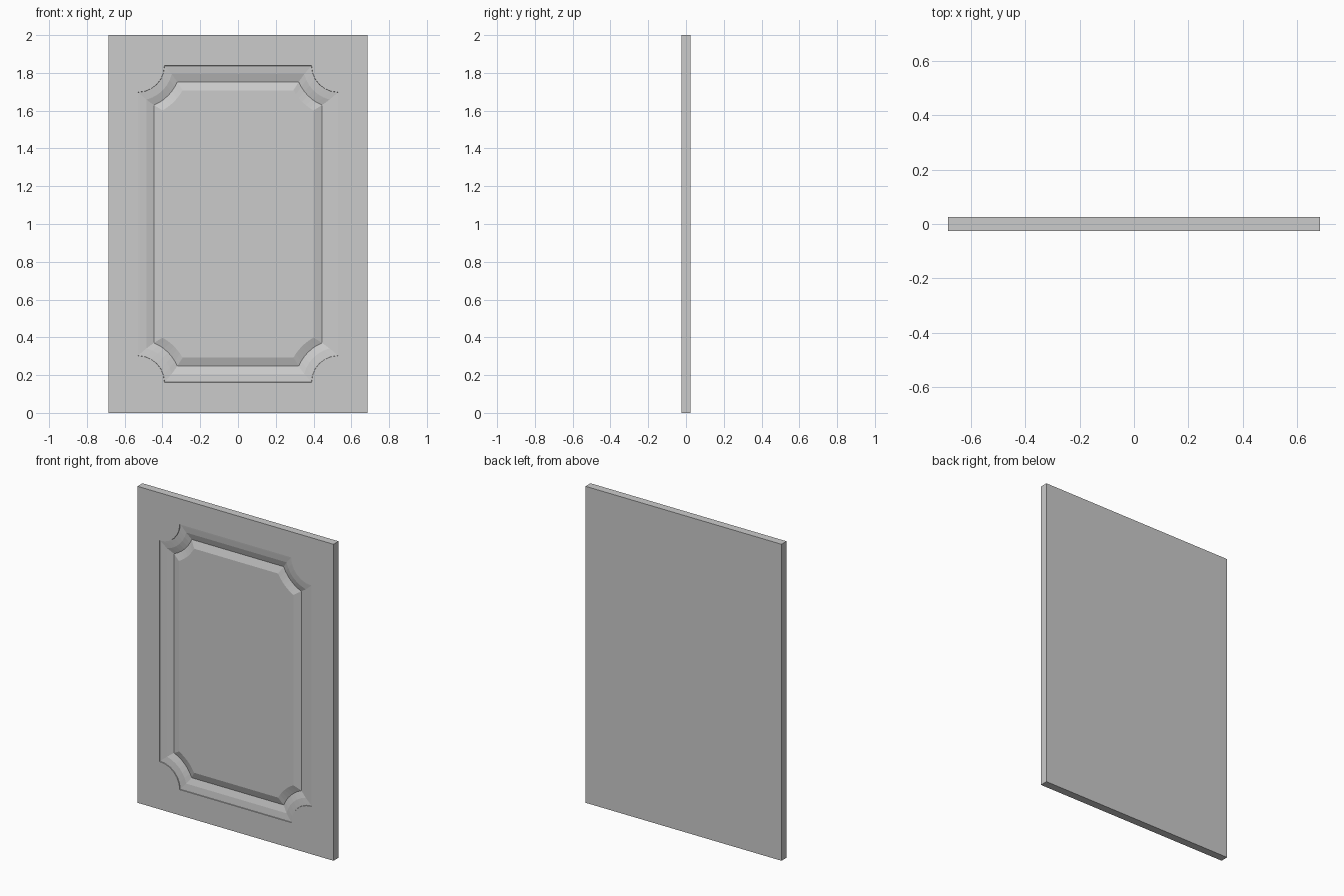
import bpy, bmesh
from math import atan2, sin, cos, sqrt

if "Cube" in bpy.data.objects:
    bpy.data.objects.remove(bpy.data.objects["Cube"])

W, H, T = 0.685, 2.0, 0.025          # half width, height, half thickness
CX, CZ, MID = 0.53, 0.838, 1.0       # moulding half width / half height / centre height
R, SEG = 0.14, 6                     # scooped corner radius, segments per arc

# moulding cross-section: (inward offset, depth below the front)
PROFILE = [(0.0, 0.0), (0.001, 0.004), (0.011, 0.005), (0.045, 0.009),
           (0.085, 0.022), (0.13, 0.006)]


def ring(offset, depth):
    """Rectangle with scooped corners, inset by offset; arcs stay concentric."""
    r = R + offset
    leg = sqrt(r * r - offset * offset)
    a0, a1 = atan2(offset, leg), atan2(leg, offset)
    pts = []
    for sx, sz, flip in ((1, 1, False), (-1, 1, True), (-1, -1, False), (1, -1, True)):
        arc = []
        for i in range(SEG + 1):
            a = a1 + (a0 - a1) * i / SEG      # from the side edge to the top edge
            arc.append((sx * (CX - r * cos(a)), -T + depth, MID + sz * (CZ - r * sin(a))))
        pts += arc[::-1] if flip else arc
    return pts


bm = bmesh.new()

# slab: front and back corners, back and edges
corners = [(W, H), (-W, H), (-W, 0), (W, 0)]
front = [bm.verts.new((x, -T, z)) for x, z in corners]
back = [bm.verts.new((x, T, z)) for x, z in corners]
bm.faces.new(back)
for i in range(4):
    j = (i + 1) % 4
    bm.faces.new((front[i], front[j], back[j], back[i]))

# moulding rings joined by quads, closed by the raised field
rings = [[bm.verts.new(p) for p in ring(o, d)] for o, d in PROFILE]
n = len(rings[0])
for a, b in zip(rings, rings[1:]):
    for i in range(n):
        j = (i + 1) % n
        bm.faces.new((a[i], a[j], b[j], b[i]))
bm.faces.new(rings[-1])

# flat border: one face per side, split at the middle of each scoop
step = SEG + 1
for c in range(4):
    start = c * step + SEG // 2
    inner = [rings[0][(start + k) % n] for k in range(step + 1)]
    bm.faces.new([front[c], front[(c + 1) % 4]] + inner[::-1])

bmesh.ops.recalc_face_normals(bm, faces=bm.faces)
mesh = bpy.data.meshes.new("door_panel")
bm.to_mesh(mesh)
bm.free()
panel = bpy.data.objects.new("door_panel", mesh)
bpy.context.collection.objects.link(panel)
